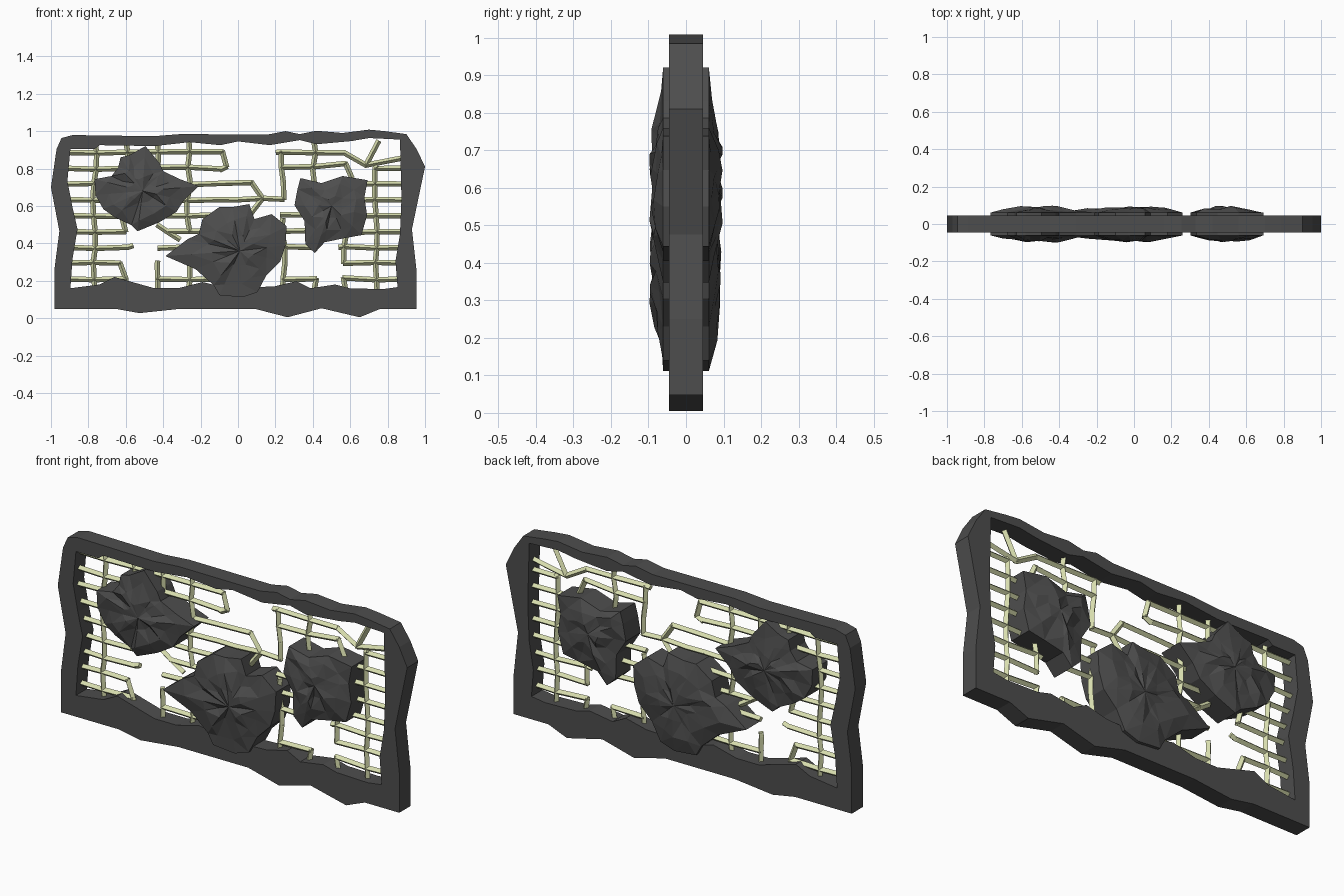
import bpy, bmesh, math, random
from mathutils import Vector, Matrix

if "Cube" in bpy.data.objects:
    bpy.data.objects.remove(bpy.data.objects["Cube"])


def material(name, col):
    m = bpy.data.materials.new(name)
    m.diffuse_color = (*col, 1)
    m.use_nodes = True
    m.node_tree.nodes["Principled BSDF"].inputs["Base Color"].default_value = m.diffuse_color
    return m


STONE = material("dark grey stone", (0.075, 0.075, 0.075))
BONE = material("pale yellow", (0.68, 0.72, 0.42))


def add_object(name, mesh, mat):
    ob = bpy.data.objects.new(name, mesh)
    bpy.context.collection.objects.link(ob)
    mesh.materials.clear()
    mesh.materials.append(mat)
    return ob


# ---- Rough frame: outer and inner outline (x, z), filled and extruded ----
OUTER = [(-.98, .05), (-.655, .05), (-.527, .027), (-.31, .05), (.09, .05), (.265, .005),
         (.447, .053), (.65, .005), (.757, .048), (.955, .048), (.955, .25), (.93, .476),
         (1, .81), (.955, .904), (.90, .984), (.783, 1.0), (.70, 1.008), (.56, .99),
         (.42, 1.002), (.33, .984), (.254, 1.0), (.16, .982), (-.31, .984), (-.45, .973),
         (-.885, .979), (-.944, .963), (-.97, .904), (-1, .70), (-.955, .465), (-.98, .273)]
INNER = [(-.896, .16), (-.74, .18), (-.66, .22), (-.59, .2), (-.447, .16), (-.32, .16),
         (-.19, .193), (-.05, .16), (.195, .17), (.313, .198), (.388, .16), (.52, .18),
         (.596, .16), (.773, .155), (.853, .166), (.842, .305), (.866, .45), (.874, .64),
         (.866, .955), (.70, .963), (.607, .947), (.42, .93), (.33, .952), (.17, .925),
         (0, .945), (-.094, .925), (-.26, .941), (-.447, .92), (-.74, .925), (-.767, .904),
         (-.896, .904), (-.912, .733), (-.885, .594), (-.858, .476), (-.885, .316)]

curve = bpy.data.curves.new("frame_outline", 'CURVE')
curve.dimensions = '2D'
curve.fill_mode = 'BOTH'
curve.extrude = 0.045
for loop in (OUTER, INNER):
    s = curve.splines.new('POLY')
    s.points.add(len(loop) - 1)
    for p, (x, z) in zip(s.points, loop):
        p.co = (x, z, 0, 1)
    s.use_cyclic_u = True
tmp = bpy.data.objects.new("frame_outline", curve)
bpy.context.collection.objects.link(tmp)
dg = bpy.context.evaluated_depsgraph_get()
mesh = bpy.data.meshes.new_from_object(tmp.evaluated_get(dg))
bpy.data.objects.remove(tmp)
mesh.transform(Matrix.Rotation(math.pi / 2, 4, 'X'))
for p in mesh.polygons:
    p.use_smooth = False
add_object("frame", mesh, STONE)


# ---- Boulders: silhouette wall with faceted domes front and back ----
def boulder(name, outline, seed, center):
    rnd = random.Random(seed)
    bm = bmesh.new()
    n = len(outline)
    c = Vector(center)

    def ring(scale, y, side, jit):
        vs = []
        for x, z in outline:
            p = c + (Vector((x, z)) - c) * (scale * (1 + rnd.uniform(-jit, jit)))
            vs.append(bm.verts.new((p.x, side * (y + rnd.uniform(-.012, .012) * (jit > 0)), p.y)))
        return vs

    def skin(a, b):
        for i in range(n):
            j = (i + 1) % n
            bm.faces.new((a[i], a[j], b[j], b[i]))

    edges = []
    for side in (-1, 1):
        rings = [ring(1, .061, side, 0), ring(.68, .076, side, .12), ring(.33, .086, side, .15)]
        skin(rings[0], rings[1])
        skin(rings[1], rings[2])
        tip = bm.verts.new((c.x, side * .09, c.y))
        for i in range(n):
            bm.faces.new((rings[2][i], rings[2][(i + 1) % n], tip))
        edges.append(rings[0])
    skin(edges[0], edges[1])
    bmesh.ops.triangulate(bm, faces=bm.faces[:])
    bmesh.ops.recalc_face_normals(bm, faces=bm.faces[:])
    me = bpy.data.meshes.new(name)
    bm.to_mesh(me)
    bm.free()
    add_object(name, me, STONE)


boulder("left_boulder", [(-.495, .92), (-.42, .83), (-.40, .786), (-.31, .743), (-.21, .706),
        (-.29, .63), (-.33, .567), (-.42, .513), (-.537, .465), (-.57, .497), (-.66, .54),
        (-.72, .583), (-.762, .658), (-.767, .743), (-.676, .76), (-.64, .807),
        (-.628, .86), (-.58, .872)], 3, (-.51, .68))
boulder("middle_boulder", [(-.10, .594), (-.03, .594), (.06, .61), (.088, .53), (.18, .556),
        (.26, .492), (.254, .39), (.227, .305), (.152, .23), (.104, .139), (.024, .112),
        (-.10, .123), (-.13, .176), (-.227, .262), (-.388, .332), (-.27, .422),
        (-.21, .45), (-.19, .53)], 5, (.01, .36))
boulder("right_boulder", [(.334, .749), (.447, .722), (.559, .76), (.693, .738), (.676, .647),
        (.69, .55), (.66, .444), (.57, .428), (.463, .406), (.41, .348), (.36, .396),
        (.356, .519), (.302, .604), (.318, .69)], 8, (.50, .60))

# ---- Broken lattice of thin bars, laid out in (column, row) units ----
L, R = -.95, 9.95       # ends sunk into the frame sides
ROWS = {8: [(L, 4), (5.8, 8)],
        7: [(L, 1), (2, 4), (9, R)],
        6: [(L, 1), (3, 4), (8.5, R)],
        5: [(L, 1), (2.5, 4), (8.5, R)],
        4: [(L, 1), (2.3, 4), (6, 7), (8.5, R)],
        3: [(L, 1), (2.3, 4), (6, 7), (8, R)],
        2: [(L, 1), (2, 3), (6, 7), (7.8, R)],
        1: [(L, .8), (8, R)],
        0: [(L, 1), (2, 4), (6, 7), (8, R)]}
COLS = {0: [(-.7, 8.6)], 1: [(-.4, 0), (6, 8.6)], 2: [(-.7, 1.1), (7, 8.6)],
        3: [(-.7, 2), (3, 8.7)], 6: [(-.5, 3.8), (5, 8)],
        7: [(-.7, 0), (6, 8.6)], 8: [(-.7, 0), (1, 3)], 9: [(-.7, 7.1)]}
BROKEN = [[(4, 8), (4.2, 7.1), (4, 6.9)],                       # snapped and bent bars
          [(4, 6), (5, 6.1), (5.35, 5.1), (5, 4.2)],
          [(4, 5), (4.5, 5), (5.35, 5.1), (6, 5)],
          [(6, 7), (7, 7.1), (8, 7.3), (8.2, 6.4)],
          [(8, 8), (8.65, 7.2), (9.05, 8.7)], [(8.65, 7.2), (R, 7.7)],
          [(.8, 1), (1, 0)], [(1, 2), (1.2, 2.1)], [(1, 3), (.85, 4)],
          [(2, 3.4), (2.3, 3), (2.7, 2.5)]]


def node(c, r):
    p = Vector((-.765 + .1675 * c, 0, .21 + .0845 * r))
    if c == int(c) and r == int(r):     # wobble at crossings only
        rnd = random.Random(int(c * 37 + r * 101 + 7))
        p += Vector((rnd.uniform(-.012, .012), 0, rnd.uniform(-.006, .006)))
    return p


def bar(bm, p, q, w=.0145, d=.016):
    """Diamond-section bar from p to q."""
    t = (q - p).normalized()
    u = Vector((-t.z, 0, t.x)) * w
    y = Vector((0, d, 0))
    p, q = p - t * .005, q + t * .005
    a, b = [[bm.verts.new(e + o) for o in (u, y, -u, -y)] for e in (p, q)]
    for i in range(4):
        j = (i + 1) % 4
        bm.faces.new((a[i], a[j], b[j], b[i]))
    bm.faces.new(a[::-1])
    bm.faces.new(b)


def stops(a, b):
    return [a] + [k for k in range(math.ceil(a), math.floor(b) + 1) if a < k < b] + [b]


paths = list(BROKEN)
for r, spans in ROWS.items():
    paths += [[(c, r) for c in stops(a, b)] for a, b in spans]
for c, spans in COLS.items():
    paths += [[(c, r) for r in stops(a, b)] for a, b in spans]
bm = bmesh.new()
for path in paths:
    pts = [node(*n) for n in path]
    for p, q in zip(pts, pts[1:]):
        bar(bm, p, q)
bmesh.ops.recalc_face_normals(bm, faces=bm.faces[:])
me = bpy.data.meshes.new("lattice_bars")
bm.to_mesh(me)
bm.free()
add_object("lattice_bars", me, BONE)
